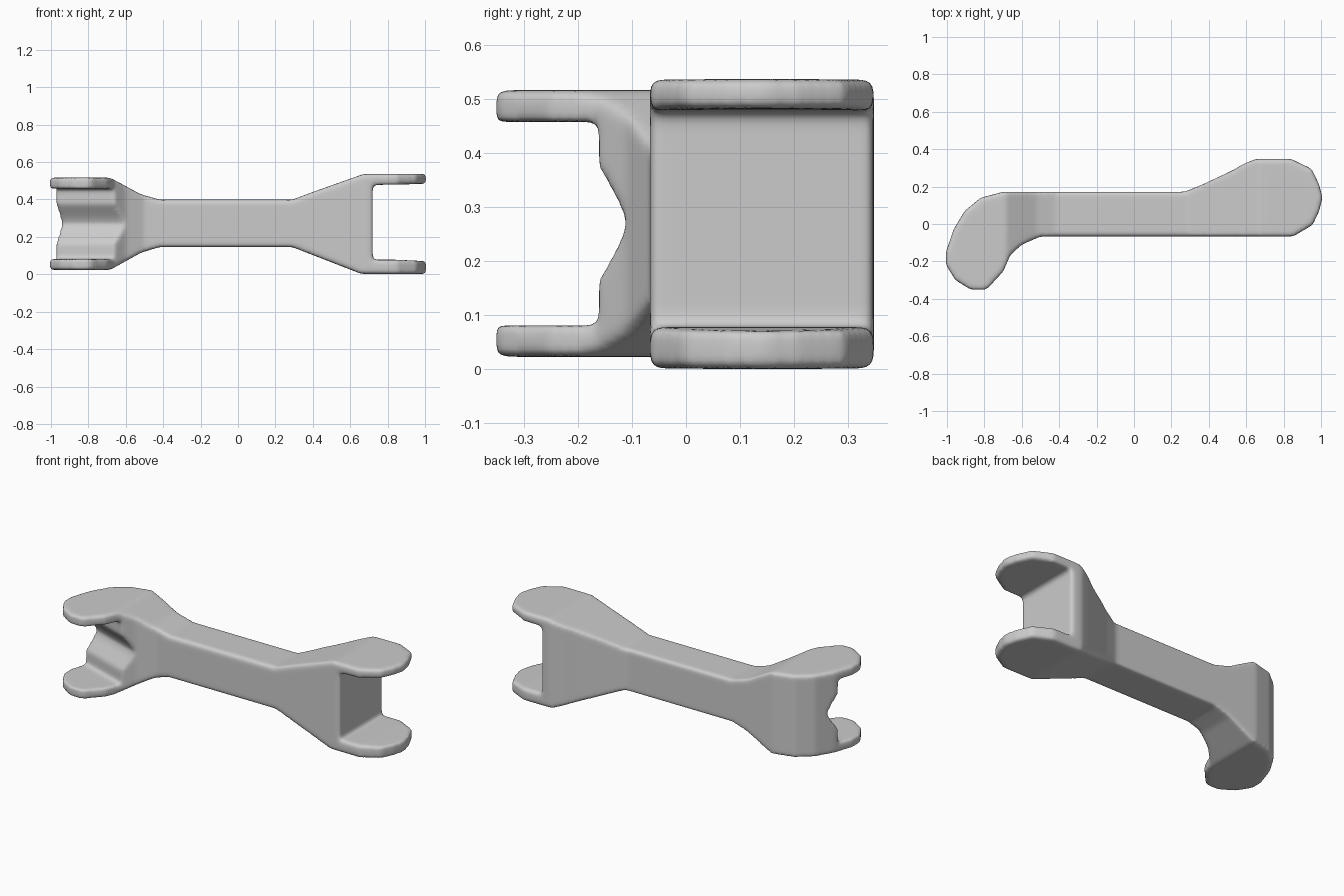
import bpy, bmesh
from mathutils import Vector

if "Cube" in bpy.data.objects:
    bpy.data.objects.remove(bpy.data.objects["Cube"])


def prism(name, pts, place, lo, hi):
    """Extrude a 2D profile from lo to hi; place(a, b, t) maps it into space."""
    bm = bmesh.new()
    a = [bm.verts.new(place(u, v, lo)) for u, v in pts]
    b = [bm.verts.new(place(u, v, hi)) for u, v in pts]
    bm.faces.new(a)
    bm.faces.new(b[::-1])
    for i in range(len(pts)):
        j = (i + 1) % len(pts)
        bm.faces.new((a[j], a[i], b[i], b[j]))
    bmesh.ops.recalc_face_normals(bm, faces=bm.faces)
    me = bpy.data.meshes.new(name)
    bm.to_mesh(me)
    bm.free()
    ob = bpy.data.objects.new(name, me)
    bpy.context.collection.objects.link(ob)
    return ob


def boolean(target, cutter, operation):
    m = target.modifiers.new(operation, 'BOOLEAN')
    m.operation, m.object, m.solver = operation, cutter, 'EXACT'
    cutter.hide_render = True
    bpy.ops.object.modifier_apply(modifier=m.name)
    bpy.data.objects.remove(cutter)


# S-shaped plan outline, extruded upward
plan = [(0.27, 0.172), (0.36, 0.208), (0.53, 0.288), (0.58, 0.318), (0.65, 0.348),
        (0.84, 0.348), (0.95, 0.295), (0.99, 0.21), (1.008, 0.14), (0.99, 0.07),
        (0.955, -0.005), (0.85, -0.067), (-0.5, -0.067), (-0.6, -0.11),
        (-0.66, -0.165), (-0.70, -0.255), (-0.78, -0.342), (-0.80, -0.352),
        (-0.875, -0.35), (-0.955, -0.3), (-1.005, -0.22), (-1.006, -0.15),
        (-0.965, -0.03), (-0.905, 0.07), (-0.82, 0.14), (-0.7, 0.172)]
link = prism("link_arm", plan, lambda x, y, z: (x, y, z), -0.2, 0.8)
bpy.context.view_layer.objects.active = link
link.select_set(True)

# Front silhouette: wide ends, narrow waist
front = [(-1.1, 0.023), (-0.685, 0.023), (-0.52, 0.115), (-0.42, 0.146), (0.29, 0.146),
         (0.40, 0.103), (0.66, 0.002), (1.1, 0.0),
         (1.1, 0.538), (0.67, 0.536), (0.40, 0.44), (0.29, 0.399),
         (-0.42, 0.399), (-0.52, 0.428), (-0.685, 0.517), (-1.1, 0.517)]
boolean(link, prism("silhouette", front, lambda x, z, y: (x, y, z), -1, 1), 'INTERSECT')

# Fork slot on the right end
slot = [(0.72, 0.078), (0.85, 0.078), (1.2, 0.06), (1.2, 0.488), (0.85, 0.48), (0.72, 0.478)]
boolean(link, prism("fork_slot", slot, lambda x, z, y: (x, y, z), -1, 1), 'DIFFERENCE')

# Slanted, grooved recess on the left end
along = Vector((0.947, -0.32, 0))
inward = Vector((0.32, 0.947, 0))
origin = Vector((-0.66, -0.165, 0))
groove = [(-0.6, 0.081), (0, 0.081), (0, 0.165), (0.018, 0.19), (0.05, 0.235), (0.066, 0.27),
          (0.05, 0.305), (0.018, 0.35), (0, 0.375), (0, 0.458), (-0.6, 0.458)]
boolean(link, prism("recess", groove,
                    lambda d, z, t: origin + inward * d + along * t + Vector((0, 0, z)),
                    -0.7, 0.5), 'DIFFERENCE')

# Soft rounded edges all over
remesh = link.modifiers.new("Remesh", 'REMESH')
remesh.mode, remesh.voxel_size = 'VOXEL', 0.01
smooth = link.modifiers.new("Smooth", 'SMOOTH')
smooth.factor, smooth.iterations = 0.5, 14
for name in ("Remesh", "Smooth"):
    bpy.ops.object.modifier_apply(modifier=name)
bpy.ops.object.shade_smooth()
